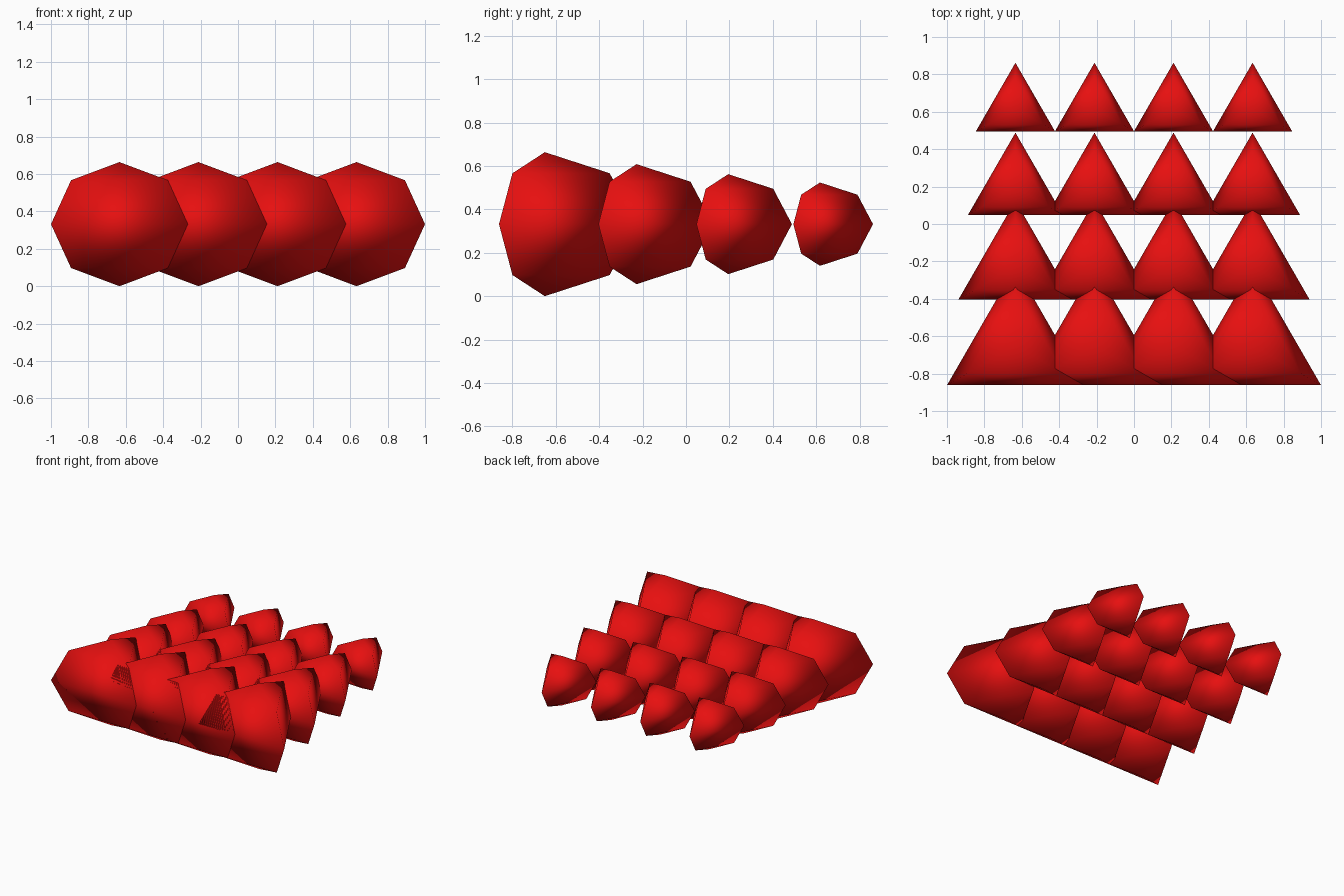
import bpy
import bmesh
from math import sin, cos, pi

cube = bpy.data.objects.get("Cube")
if cube:
    bpy.data.objects.remove(cube, do_unlink=True)

GRID = 4
STEP = 0.4226          # spacing, also the radius of the front row
SHRINK = 1.2           # each row is smaller by this factor
FLATTEN = 0.785        # height relative to radius
SIDES, RINGS = 3, 4

# Red material
red = bpy.data.materials.new("red")
red.use_nodes = True
colour = (0.8, 0.005, 0.005, 1)
red.diffuse_color = colour
red.node_tree.nodes["Principled BSDF"].inputs["Base Color"].default_value = colour

# Three-sided sphere of radius 1 with one corner pointing to the back
bm = bmesh.new()
top = bm.verts.new((0, 0, FLATTEN))
bottom = bm.verts.new((0, 0, -FLATTEN))
rings = []
for i in range(1, RINGS):
    a = pi * i / RINGS
    rings.append([bm.verts.new((sin(a) * cos(pi / 2 + 2 * pi * k / SIDES),
                                sin(a) * sin(pi / 2 + 2 * pi * k / SIDES),
                                FLATTEN * cos(a))) for k in range(SIDES)])
for k in range(SIDES):
    n = (k + 1) % SIDES
    bm.faces.new((top, rings[0][k], rings[0][n]))
    bm.faces.new((bottom, rings[-1][n], rings[-1][k]))
    for upper, lower in zip(rings, rings[1:]):
        bm.faces.new((upper[k], lower[k], lower[n], upper[n]))
bmesh.ops.recalc_face_normals(bm, faces=bm.faces)
for face in bm.faces:
    face.smooth = True
gem_mesh = bpy.data.meshes.new("three_sided_sphere")
bm.to_mesh(gem_mesh)
bm.free()
gem_mesh.materials.append(red)

# Grid of spheres, shrinking row by row toward the back
last_radius = STEP / SHRINK ** (GRID - 1)
depth = STEP / 2 + (GRID - 1) * STEP + last_radius
first_y = -depth / 2 + STEP / 2
for row in range(GRID):
    for col in range(GRID):
        gem = bpy.data.objects.new(f"sphere_row{row + 1}_column{col + 1}", gem_mesh)
        gem.location = ((col - (GRID - 1) / 2) * STEP, first_y + row * STEP, STEP * FLATTEN)
        gem.scale = [STEP / SHRINK ** row] * 3
        bpy.context.collection.objects.link(gem)
